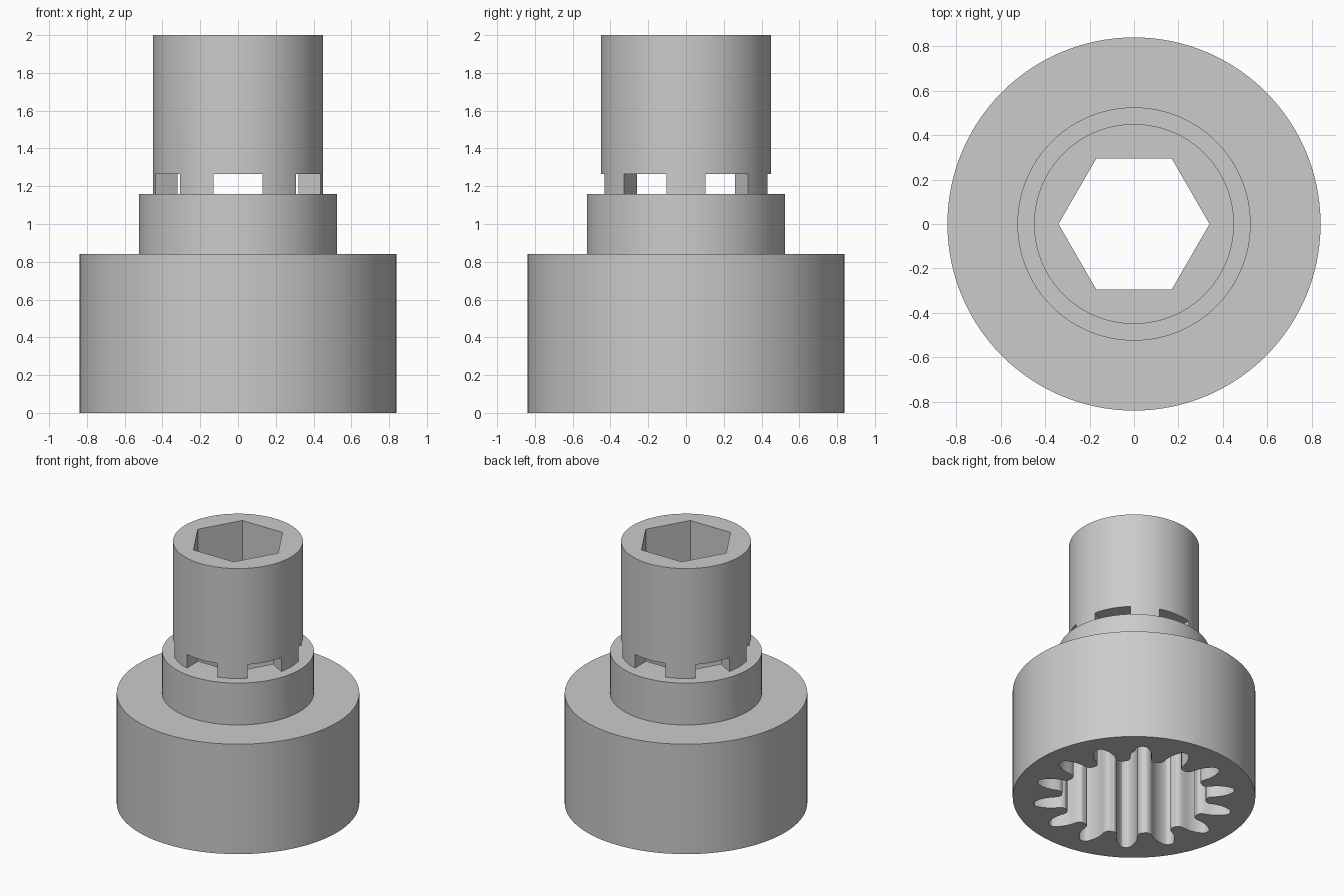
import bpy, bmesh
from math import sin, cos, pi, radians

cube = bpy.data.objects.get("Cube")
if cube:
    bpy.data.objects.remove(cube, do_unlink=True)

grey = bpy.data.materials.new("plain grey")
grey.use_nodes = True
grey.diffuse_color = (0.6, 0.6, 0.6, 1)
grey.node_tree.nodes["Principled BSDF"].inputs["Base Color"].default_value = grey.diffuse_color


def make_object(name, bm):
    bmesh.ops.recalc_face_normals(bm, faces=bm.faces)
    mesh = bpy.data.meshes.new(name)
    bm.to_mesh(mesh)
    bm.free()
    mesh.materials.append(grey)
    obj = bpy.data.objects.new(name, mesh)
    bpy.context.collection.objects.link(obj)
    return obj


def prism(name, outline, z0, z1):
    """Extrude a flat outline straight up."""
    bm = bmesh.new()
    low = [bm.verts.new((x, y, z0)) for x, y in outline]
    high = [bm.verts.new((x, y, z1)) for x, y in outline]
    bm.faces.new(low)
    bm.faces.new(high)
    for i in range(len(low)):
        j = (i + 1) % len(low)
        bm.faces.new((low[i], low[j], high[j], high[i]))
    return make_object(name, bm)


def lathe(name, profile, sides):
    """Turn a stepped profile and cap both ends."""
    bm = bmesh.new()
    rings = [[bm.verts.new((r * cos(2 * pi * i / sides), r * sin(2 * pi * i / sides), z))
              for i in range(sides)] for r, z in profile]
    for a, b in zip(rings, rings[1:]):
        for i in range(sides):
            j = (i + 1) % sides
            bm.faces.new((a[i], a[j], b[j], b[i]))
    bm.faces.new(rings[0])
    bm.faces.new(rings[-1])
    return make_object(name, bm)


def polar(r, degrees):
    return r * cos(radians(degrees)), r * sin(radians(degrees))


def cut(target, cutter):
    cutter.hide_render = True
    mod = target.modifiers.new("cut", 'BOOLEAN')
    mod.operation = 'DIFFERENCE'
    mod.solver = 'EXACT'
    mod.object = cutter
    bpy.context.view_layer.objects.active = target
    bpy.ops.object.modifier_apply(modifier=mod.name)
    bpy.data.objects.remove(cutter, do_unlink=True)


# Stepped body: base drum, collar and shaft
body = lathe("socket_body", [(0.84, 0), (0.84, 0.84), (0.525, 0.84), (0.525, 1.16),
                             (0.45, 1.16), (0.45, 2)], 120)

# Hexagonal through hole
cut(body, prism("hex_cutter", [polar(0.34, 60 * i) for i in range(6)], -0.1, 2.1))

# Toothed cavity in the base: half of one tooth (radius, half angle), mirrored and repeated
TEETH = 14
half = [(0.5, 10.8), (0.51, 9), (0.53, 7.8), (0.575, 7.3), (0.613, 6.4),
        (0.65, 4.9), (0.685, 3), (0.697, 1.8), (0.7, 0.6)]
tooth = [(r, -a) for r, a in half] + [(r, a) for r, a in reversed(half)]
outline = [polar(r, a + 55 + 360 * k / TEETH) for k in range(TEETH) for r, a in tooth]
cut(body, prism("tooth_cutter", outline, -0.1, 0.74))

# Six windows at the foot of the shaft, one per hexagon flat
for angle in (30, 90, 150):
    ax, ay = polar(0.6, angle)
    bx, by = polar(0.13, angle + 90)
    box = [(ax + bx, ay + by), (bx - ax, by - ay), (-ax - bx, -ay - by), (ax - bx, ay - by)]
    cut(body, prism("window_cutter", box, 1.16, 1.265))

# Smooth curved walls, keep edges crisp
bpy.ops.object.select_all(action='DESELECT')
body.select_set(True)
bpy.context.view_layer.objects.active = body
bpy.ops.object.shade_smooth_by_angle(angle=radians(28))
